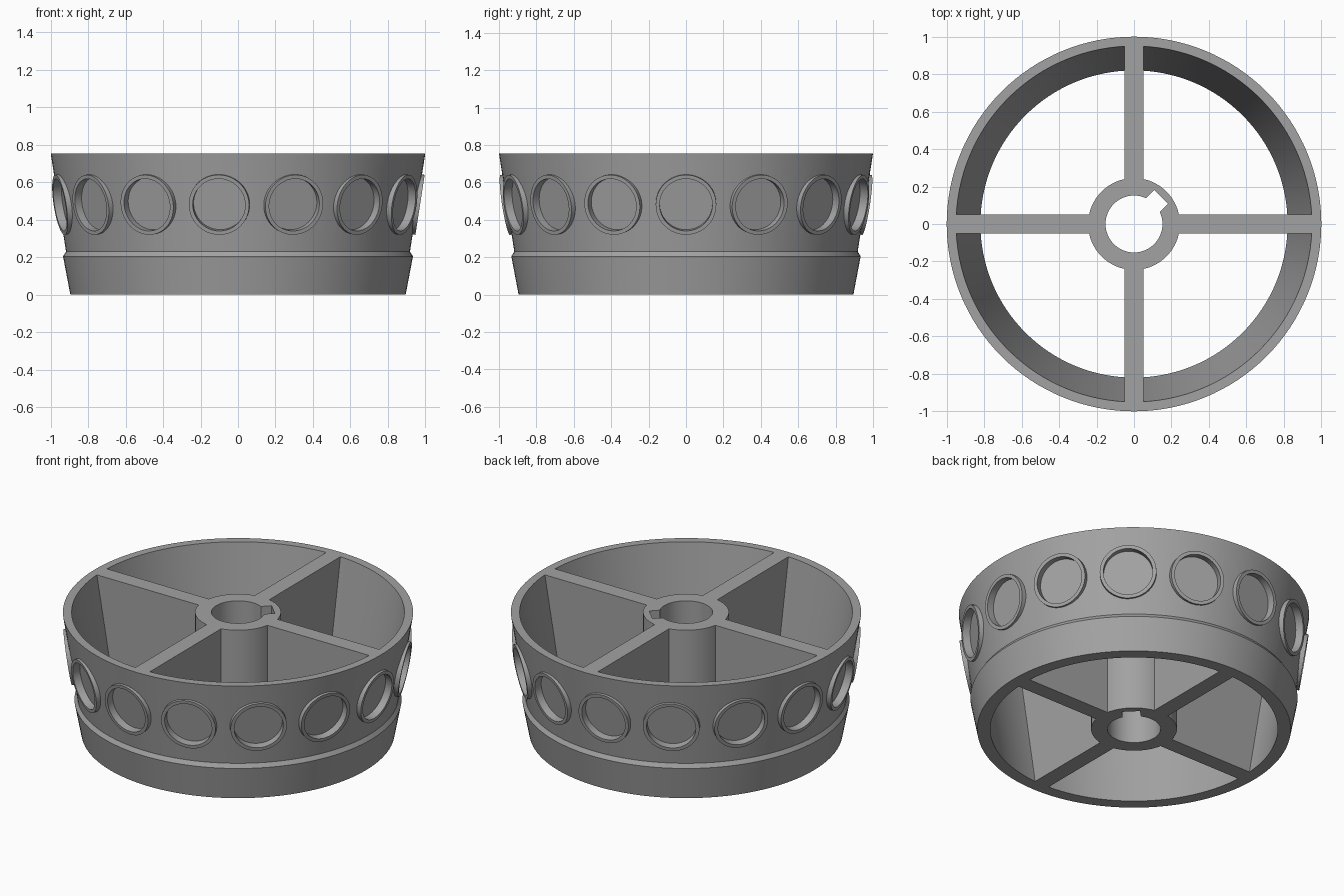
import bpy, bmesh, math
from mathutils import Matrix, Vector

if "Cube" in bpy.data.objects:
    bpy.data.objects.remove(bpy.data.objects["Cube"])

HEIGHT = 0.755
COLLARS = 15
COLLAR_Z = 0.482
COLLAR_R = 0.957           # band radius at collar height
SLOPE = math.atan(0.155)   # flare of the upper band

grey = bpy.data.materials.new("plain grey")
grey.use_nodes = True
grey.diffuse_color = (0.36, 0.36, 0.36, 1)
grey.node_tree.nodes["Principled BSDF"].inputs["Base Color"].default_value = grey.diffuse_color


def make(name, bm):
    bmesh.ops.recalc_face_normals(bm, faces=bm.faces)
    mesh = bpy.data.meshes.new(name)
    bm.to_mesh(mesh)
    bm.free()
    mesh.materials.append(grey)
    ob = bpy.data.objects.new(name, mesh)
    bpy.context.collection.objects.link(ob)
    return ob


def lathe(name, profile, steps=128):
    bm = bmesh.new()
    rings = []
    for i in range(steps):
        a = math.tau * i / steps
        rings.append([bm.verts.new((r * math.cos(a), r * math.sin(a), z)) for r, z in profile])
    for i, ring in enumerate(rings):
        after = rings[(i + 1) % steps]
        for j in range(len(profile)):
            k = (j + 1) % len(profile)
            bm.faces.new((ring[j], after[j], after[k], ring[k]))
    return make(name, bm)


def discs(name, radius, inner, outer):
    """Ring of discs facing out of the band, between two offsets from its surface."""
    bm = bmesh.new()
    for i in range(COLLARS):
        place = (Matrix.Rotation(math.tau * i / COLLARS, 4, "Z")
                 @ Matrix.Translation((COLLAR_R, 0, COLLAR_Z))
                 @ Matrix.Rotation(math.pi / 2 + SLOPE, 4, "Y")
                 @ Matrix.Translation((0, 0, (inner + outer) / 2)))
        bmesh.ops.create_cone(bm, cap_ends=True, segments=48, radius1=radius,
                              radius2=radius, depth=outer - inner, matrix=place)
    return make(name, bm)


def combine(ob, steps):
    """Run boolean steps, bake the result and remove the helpers."""
    for operation, helper in steps:
        helper.hide_render = True
        mod = ob.modifiers.new("cut", "BOOLEAN")
        mod.operation, mod.object, mod.solver = operation, helper, "EXACT"
    graph = bpy.context.evaluated_depsgraph_get()
    baked = bpy.data.meshes.new_from_object(ob.evaluated_get(graph))
    ob.modifiers.clear()
    ob.data = baked
    for _, helper in steps:
        bpy.data.objects.remove(helper)


# Flared outer band with a chamfered ledge
band = lathe("outer_band", [(0.895, 0), (0.934, 0.205), (0.918, 0.23),
                            (1.0, HEIGHT), (0.95, HEIGHT), (0.82, 0)])

# Raised round collars with flat recesses
combine(band, [("UNION", discs("collar_helper", 0.162, -0.03, 0.015)),
               ("DIFFERENCE", discs("recess_helper", 0.141, -0.03, 0.1))])

# Central hub with a keyed bore
hub = lathe("hub", [(0.245, 0), (0.245, HEIGHT), (0.152, HEIGHT), (0.152, 0)], 96)
bm = bmesh.new()
bmesh.ops.create_cube(bm, size=1, matrix=Matrix.Rotation(math.pi / 4, 4, "Z")
                      @ Matrix.Translation((0.154, 0, HEIGHT / 2))
                      @ Matrix.Diagonal((0.1, 0.104, 2, 1)))
combine(hub, [("DIFFERENCE", make("keyway_helper", bm))])

# Four full-height spokes whose ends follow the tapered wall
for i, name in enumerate(("left_spoke", "back_spoke", "right_spoke", "front_spoke")):
    bm = bmesh.new()
    side = [bm.verts.new((x, -0.05, z)) for x, z in
            ((0.238, 0), (0.823, 0), (0.953, HEIGHT), (0.238, HEIGHT))]
    face = bm.faces.new(side)
    moved = bmesh.ops.extrude_face_region(bm, geom=[face])["geom"]
    bmesh.ops.translate(bm, vec=Vector((0, 0.1, 0)),
                        verts=[v for v in moved if isinstance(v, bmesh.types.BMVert)])
    bmesh.ops.rotate(bm, verts=bm.verts, matrix=Matrix.Rotation(i * math.pi / 2, 3, "Z"))
    make(name, bm)

# Smooth round walls, keeping the edges crisp
bpy.ops.object.select_all(action="DESELECT")
for ob in (band, hub):
    ob.select_set(True)
bpy.context.view_layer.objects.active = band
bpy.ops.object.shade_smooth_by_angle(angle=math.radians(8))
